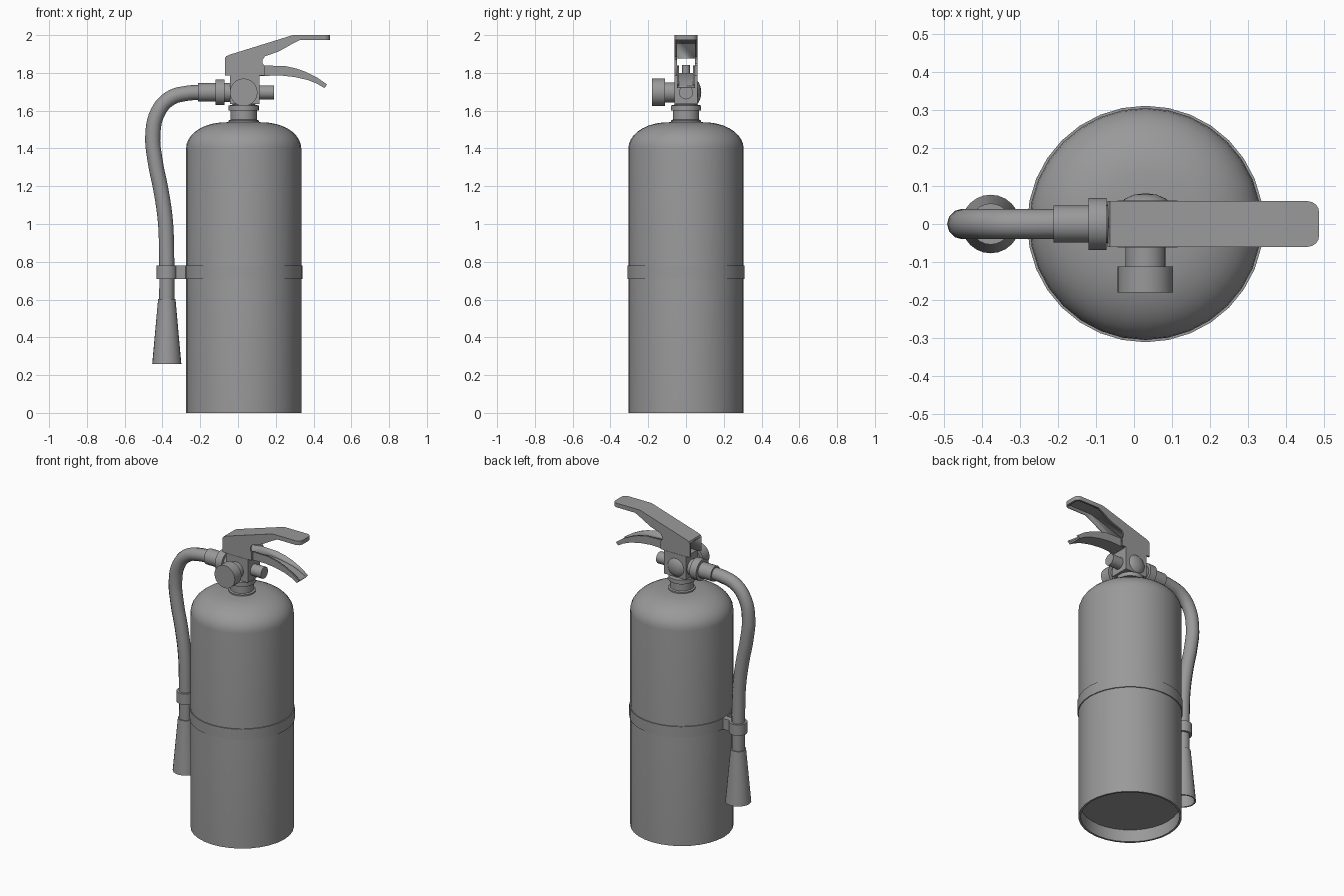
import bpy, bmesh, math
from mathutils import Vector, Matrix

if "Cube" in bpy.data.objects:
    bpy.data.objects.remove(bpy.data.objects["Cube"])

grey = bpy.data.materials.new("grey metal")
grey.diffuse_color = (0.32, 0.32, 0.32, 1)
grey.use_nodes = True
grey.node_tree.nodes["Principled BSDF"].inputs["Base Color"].default_value = grey.diffuse_color
CX = 0.03          # tank axis
VZ = 1.697         # valve port height


def finish(name, bm, smooth=True):
    bmesh.ops.recalc_face_normals(bm, faces=bm.faces)
    me = bpy.data.meshes.new(name)
    bm.to_mesh(me)
    bm.free()
    ob = bpy.data.objects.new(name, me)
    bpy.context.collection.objects.link(ob)
    me.materials.append(grey)
    if smooth:
        select(ob)
        bpy.ops.object.shade_smooth_by_angle(angle=math.radians(32))
    return ob


def select(ob):
    bpy.ops.object.select_all(action='DESELECT')
    ob.select_set(True)
    bpy.context.view_layer.objects.active = ob


def lathe(name, profile, origin, axis='Z', seg=32):
    """Revolve (radius, distance) points about an axis through origin."""
    bm = bmesh.new()
    rings = []
    for r, h in profile:
        if r < 1e-6:
            rings.append([bm.verts.new((0, 0, h))])
        else:
            rings.append([bm.verts.new((r * math.cos(2 * math.pi * i / seg),
                                        r * math.sin(2 * math.pi * i / seg), h))
                          for i in range(seg)])
    for a, b in zip(rings, rings[1:]):
        for i in range(seg):
            j = (i + 1) % seg
            if len(a) == 1:
                bm.faces.new((a[0], b[i], b[j]))
            elif len(b) == 1:
                bm.faces.new((a[i], a[j], b[0]))
            else:
                bm.faces.new((a[i], a[j], b[j], b[i]))
    rot = {'Z': Matrix(), 'X': Matrix.Rotation(math.pi / 2, 4, 'Y'),
           'Y': Matrix.Rotation(-math.pi / 2, 4, 'X')}[axis]
    bm.transform(Matrix.Translation(origin) @ rot)
    return finish(name, bm)


def rod(name, r, h0, h1, origin, axis, seg=24):
    return lathe(name, [(0, h0), (r, h0), (r, h1), (0, h1)], origin, axis, seg)


def prism(name, pts, half, round_end=0.0):
    """Extrude an (x, z) outline across y; optionally round the far +x corners."""
    bm = bmesh.new()
    f = bm.faces.new([bm.verts.new((x, -half, z)) for x, z in pts])
    ext = bmesh.ops.extrude_face_region(bm, geom=[f])['geom']
    bmesh.ops.translate(bm, vec=(0, 2 * half, 0),
                        verts=[v for v in ext if isinstance(v, bmesh.types.BMVert)])
    bmesh.ops.recalc_face_normals(bm, faces=bm.faces)
    if round_end:
        top = max(x for x, z in pts)
        ends = [e for e in bm.edges if all(v.co.x > top - 1e-4 for v in e.verts)
                and abs(e.verts[0].co.y - e.verts[1].co.y) < 1e-5]
        bmesh.ops.bevel(bm, geom=ends, offset=round_end, segments=4,
                        affect='EDGES', profile=0.5)
    return finish(name, bm)


def box(name, lo, hi):
    bm = bmesh.new()
    bmesh.ops.create_cube(bm, size=1)
    lo, hi = Vector(lo), Vector(hi)
    bm.transform(Matrix.Translation((lo + hi) / 2) @ Matrix.Diagonal((*(hi - lo), 1)))
    return finish(name, bm, False)


def hollow(ob, cutter):
    m = ob.modifiers.new("hollow", 'BOOLEAN')
    m.operation, m.solver, m.object = 'DIFFERENCE', 'EXACT', cutter
    select(ob)
    bpy.ops.object.modifier_apply(modifier=m.name)
    bpy.data.objects.remove(cutter)


# Tank: recessed base, straight wall, rounded shoulder
dome = [(0.10 + 0.205 * math.cos(t), 1.40 + 0.138 * math.sin(t))
        for t in (math.pi / 2 * i / 9 for i in range(10))]
lathe("tank", [(0, 0.08), (0.292, 0.08), (0.292, 0), (0.305, 0)] + dome + [(0, 1.545)],
      (CX, 0, 0))

# Strap around the tank, and the hose clip
lathe("strap", [(0.303, 0.71), (0.311, 0.71), (0.311, 0.78), (0.303, 0.78)], (CX, 0, 0))
lathe("hose_clip", [(0.04, 0.71), (0.054, 0.71), (0.054, 0.78), (0.04, 0.78), (0.04, 0.71)],
      (-0.377, 0, 0), seg=24)
box("clip_tab", (-0.335, -0.02, 0.71), (-0.272, 0.02, 0.78))

# Threaded neck
lathe("neck", [(0, 1.53), (0.08, 1.53), (0.08, 1.548), (0.07, 1.552), (0.07, 1.60),
               (0.08, 1.60), (0.08, 1.627), (0.06, 1.632), (0.06, 1.66), (0, 1.66)],
      (CX, 0, 0))

# Valve block and its ports
box("valve_body", (-0.043, -0.062, 1.635), (0.114, 0.062, 1.786))
lathe("valve_back_cap", [(0.068, 0.05), (0.055, 0.066), (0.03, 0.077), (0, 0.081)],
      (CX, 0, VZ), 'Y', 24)
rod("side_port", 0.037, 0.10, 0.19, (0, 0, VZ), 'X')
rod("gauge_stem", 0.053, -0.13, -0.05, (CX, 0, VZ), 'Y')
rod("gauge", 0.073, -0.18, -0.112, (CX, 0, VZ), 'Y', 32)
rod("hose_port", 0.05, -0.08, -0.03, (0, 0, VZ), 'X')
rod("hose_nut", 0.068, -0.12, -0.072, (0, 0, VZ), 'X')
rod("hose_ferrule", 0.049, -0.212, -0.11, (0, 0, VZ), 'X')
rod("valve_pin", 0.02, 1.78, 1.842, (0.07, 0, 0), 'Z', 16)

# Hose: swept tube
path = [(-0.19, 1.697), (-0.27, 1.692), (-0.36, 1.665), (-0.425, 1.59), (-0.451, 1.47),
        (-0.438, 1.33), (-0.408, 1.18), (-0.385, 1.02), (-0.378, 0.85), (-0.377, 0.57)]
cu = bpy.data.curves.new("hose", 'CURVE')
cu.dimensions = '3D'
cu.bevel_depth, cu.bevel_resolution, cu.use_fill_caps = 0.04, 4, True
cu.resolution_u = 5
sp = cu.splines.new('BEZIER')
sp.bezier_points.add(len(path) - 1)
for p, (x, z) in zip(sp.bezier_points, path):
    p.co = (x, 0, z)
    p.handle_left_type = p.handle_right_type = 'AUTO'
cu.materials.append(grey)
hose = bpy.data.objects.new("hose", cu)
bpy.context.collection.objects.link(hose)
select(hose)
bpy.ops.object.convert(target='MESH')
bpy.ops.object.shade_smooth_by_angle(angle=math.radians(40))

# Discharge horn, open at the bottom
lathe("nozzle", [(0, 0.602), (0.046, 0.602), (0.077, 0.26), (0.068, 0.26),
                 (0.036, 0.57), (0, 0.57)], (-0.377, 0, 0), seg=24)

# Carry handle: channel open underneath
handle = prism("carry_handle", [
    (-0.07, 1.786), (-0.07, 1.876), (-0.063, 1.888), (-0.045, 1.896), (0.29, 2.0),
    (0.487, 2.0), (0.487, 1.973), (0.325, 1.973), (0.29, 1.955), (0.215, 1.913),
    (0.143, 1.888), (0.131, 1.87), (0.131, 1.85), (0.14, 1.838), (0.14, 1.786)],
    0.06, 0.03)
hollow(handle, prism("handle_cutter", [
    (-0.2, 1.70), (-0.2, 1.836), (0.29, 1.988), (0.475, 1.988), (0.475, 1.70)],
    0.048, 0.02))

# Squeeze lever: curved channel open on top
top = [(0.02, 1.82), (0.14, 1.839), (0.25, 1.836), (0.31, 1.823), (0.36, 1.805),
       (0.42, 1.775), (0.472, 1.738)]
under = [(0.457, 1.72), (0.42, 1.742), (0.37, 1.762), (0.30, 1.778), (0.22, 1.787),
         (0.12, 1.783), (0.02, 1.775)]
lever = prism("squeeze_lever", top + under, 0.047)
floor = [(x, z + 0.012) for x, z in under]
hollow(lever, prism("lever_cutter", [(-0.1, 1.95), (0.6, 1.95), (0.6, 1.65)] + floor
                    + [(-0.1, 1.787)], 0.036))
